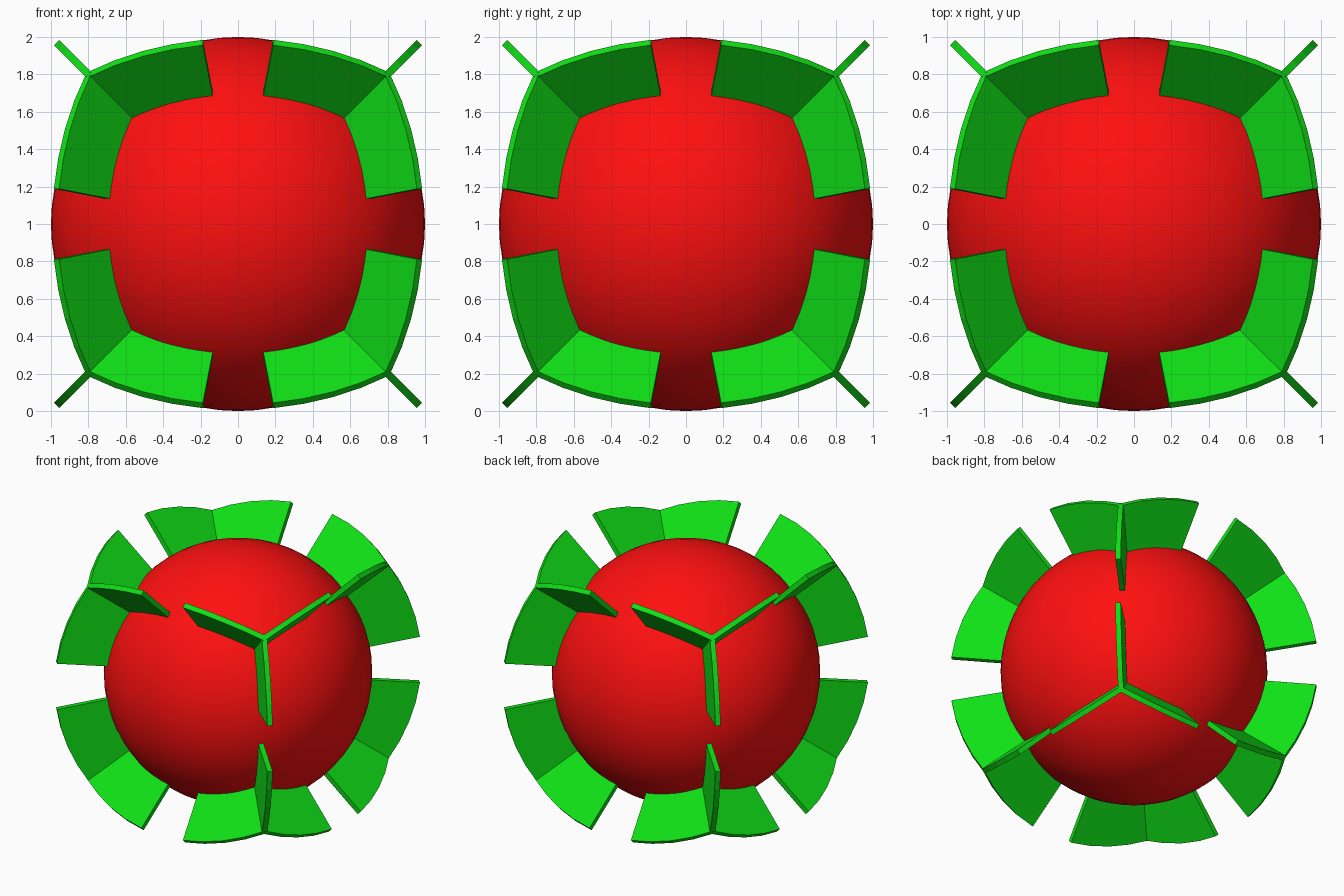
import bpy, bmesh, math
from mathutils import Vector
from itertools import product

if "Cube" in bpy.data.objects:
    bpy.data.objects.remove(bpy.data.objects["Cube"])

CENTRE = Vector((0, 0, 1))
R_IN, R_OUT, THICK = 0.95, 1.385, 0.04
A_GAP, A_CORNER = math.radians(7.8), math.atan(1 / math.sqrt(2))
STEPS = 4


def material(name, colour):
    m = bpy.data.materials.new(name)
    m.diffuse_color = colour
    m.use_nodes = True
    m.node_tree.nodes["Principled BSDF"].inputs["Base Color"].default_value = m.diffuse_color
    return m


# Round body
bpy.ops.mesh.primitive_uv_sphere_add(segments=64, ring_count=32, radius=1, location=CENTRE)
body = bpy.context.object
body.name = "round_body"
body.data.materials.append(material("red", (1, 0.005, 0.005, 1)))
bpy.ops.object.shade_smooth_by_angle(angle=math.radians(30))


def add_fin(bm, mid, along):
    """Curved radial plate from beside a cube-edge midpoint to the cube corner."""
    angles = [A_GAP + (A_CORNER - A_GAP) * i / STEPS for i in range(STEPS + 1)]
    dirs = [mid * math.cos(a) + along * math.sin(a) for a in angles]
    outline = [d * R_IN for d in dirs] + [d * R_OUT for d in reversed(dirs)]
    normal = mid.cross(along).normalized()
    half = normal * THICK / 2
    face = bm.faces.new([bm.verts.new(p - half) for p in outline])
    ext = bmesh.ops.extrude_face_region(bm, geom=[face])
    verts = [g for g in ext["geom"] if isinstance(g, bmesh.types.BMVert)]
    bmesh.ops.translate(bm, vec=half * 2, verts=verts)


# Guard fins: two on each of the twelve cube edges, meeting in threes at corners
bm = bmesh.new()
for k in range(3):
    for s1, s2, s3 in product((-1, 1), repeat=3):
        mid, along = Vector(), Vector()
        mid[(k + 1) % 3], mid[(k + 2) % 3] = s1, s2
        along[k] = s3
        add_fin(bm, mid.normalized(), along)
bmesh.ops.recalc_face_normals(bm, faces=bm.faces[:])
mesh = bpy.data.meshes.new("guard_fins")
bm.to_mesh(mesh)
bm.free()
fins = bpy.data.objects.new("guard_fins", mesh)
fins.location = CENTRE
mesh.materials.append(material("green", (0.005, 0.75, 0.008, 1)))
bpy.context.collection.objects.link(fins)
